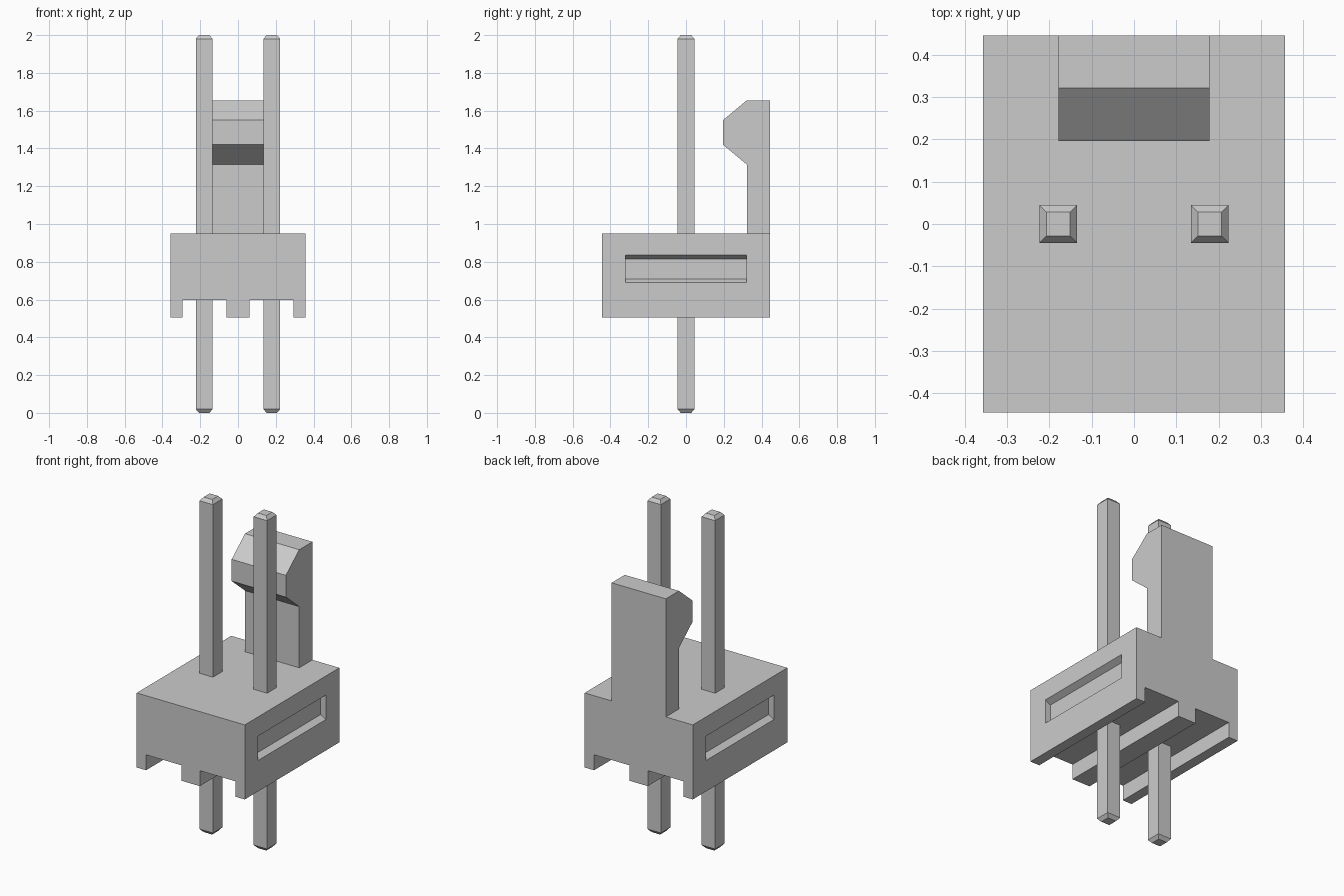
import bpy
import bmesh

if "Cube" in bpy.data.objects:
    bpy.data.objects.remove(bpy.data.objects["Cube"], do_unlink=True)

grey = bpy.data.materials.new("plain grey")
grey.use_nodes = True
grey.diffuse_color = (0.6, 0.6, 0.6, 1)
grey.node_tree.nodes["Principled BSDF"].inputs["Base Color"].default_value = (0.6, 0.6, 0.6, 1)


def finish(name, bm):
    """Turn a bmesh into a flat-shaded grey object."""
    bmesh.ops.recalc_face_normals(bm, faces=bm.faces)
    mesh = bpy.data.meshes.new(name)
    bm.to_mesh(mesh)
    bm.free()
    mesh.materials.append(grey)
    obj = bpy.data.objects.new(name, mesh)
    bpy.context.collection.objects.link(obj)
    return obj


def prism(name, profile, axis, start, end):
    """Extrude a (horizontal, z) profile along the x or y axis."""
    bm = bmesh.new()
    place = (lambda h, z, d: (d, h, z)) if axis == "x" else (lambda h, z, d: (h, d, z))
    face = bm.faces.new([bm.verts.new(place(h, z, start)) for h, z in profile])
    new = bmesh.ops.extrude_face_region(bm, geom=[face])["geom"]
    verts = [g for g in new if isinstance(g, bmesh.types.BMVert)]
    bmesh.ops.translate(bm, verts=verts, vec=place(0, 0, end - start))
    return finish(name, bm)


def pin(name, x):
    """Square pin with tapered tips, made from stacked square rings."""
    bm = bmesh.new()
    rings = []
    for z, r in [(0, 0.028), (0.02, 0.0445), (1.98, 0.0445), (2, 0.028)]:
        rings.append([bm.verts.new((x + sx * r, sy * r, z))
                      for sx, sy in [(-1, -1), (1, -1), (1, 1), (-1, 1)]])
    for a, b in zip(rings, rings[1:]):
        for i in range(4):
            j = (i + 1) % 4
            bm.faces.new((a[i], a[j], b[j], b[i]))
    bm.faces.new(rings[0])
    bm.faces.new(rings[-1])
    return finish(name, bm)


# Housing: block with three ribs underneath
W, D = 0.357, 0.446
BOTTOM, GROOVE, TOP = 0.505, 0.597, 0.95
half = [(0.06, BOTTOM), (0.06, GROOVE), (0.295, GROOVE), (0.295, BOTTOM), (W, BOTTOM), (W, TOP)]
housing = prism("housing", half + [(-x, z) for x, z in reversed(half)], "y", -D, D)

# Shallow side slots with sloping upper and lower walls
for side in (-1, 1):
    slot = [(side * 0.367, 0.684), (side * 0.322, 0.71), (side * 0.322, 0.815), (side * 0.367, 0.841)]
    cutter = prism("slot_cutter", slot, "y", -0.32, 0.32)
    mod = housing.modifiers.new("slot", "BOOLEAN")
    mod.operation = "DIFFERENCE"
    mod.solver = "EXACT"
    mod.object = cutter
    bpy.context.view_layer.objects.active = housing
    bpy.ops.object.modifier_apply(modifier=mod.name)
    bpy.data.objects.remove(cutter, do_unlink=True)

# Locking latch: upright tab with a hooked nose facing the pins
prism("latch", [(D, TOP), (D, 1.655), (0.322, 1.655), (0.196, 1.55),
                (0.196, 1.42), (0.322, 1.315), (0.322, TOP)], "x", -0.179, 0.179)

# Contact pins
pin("left_pin", 0.179)
pin("right_pin", -0.179)
